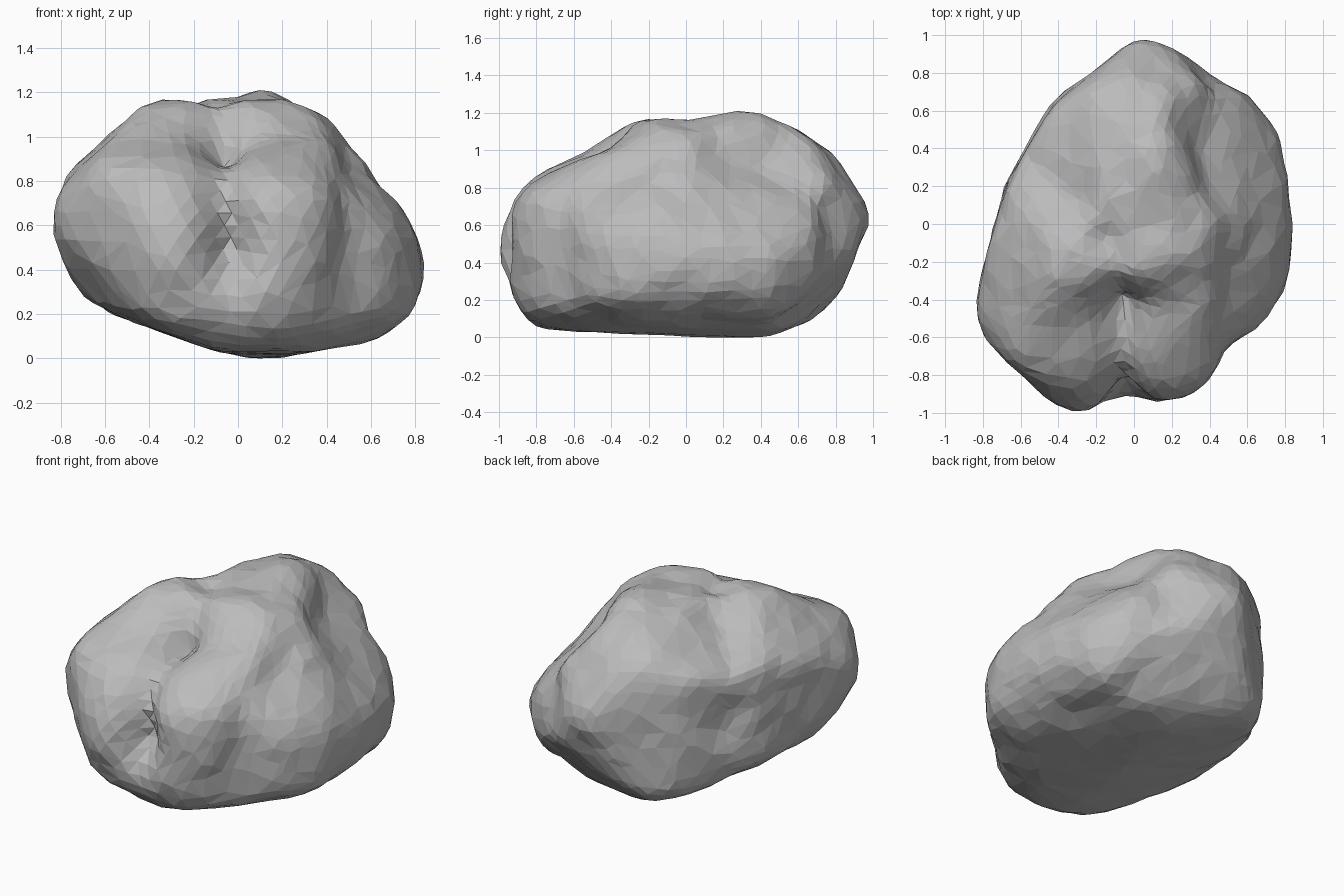
import bpy
import bmesh
from math import sqrt
from mathutils import Vector, noise
from mathutils.geometry import intersect_point_line

if "Cube" in bpy.data.objects:
    bpy.data.objects.remove(bpy.data.objects["Cube"])

CORE = Vector((0, 0, 0.6))
HALF_SIZE = Vector((0.845, 1.0, 0.605))

# Outlines of the boulder: across (x, z), along (y, z) and in plan (x, y)
ACROSS = [(-.84, .63), (-.77, .86), (-.66, .92), (-.42, 1.15), (-.2, 1.19), (-.05, 1.15),
          (.1, 1.21), (.4, 1.08), (.55, .92), (.62, .78), (.75, .68), (.84, .42),
          (.8, .24), (.62, .08), (.1, 0), (-.1, .04), (-.68, .25), (-.8, .47)]
ALONG = [(-1, .45), (-.93, .72), (-.83, .85), (-.5, 1), (-.25, 1.18), (0, 1.15),
         (.35, 1.21), (.6, 1.1), (.87, .92), (1, .7), (.85, .3), (.7, .1),
         (.4, 0), (-.6, .04), (-.8, .05), (-.9, .2)]
PLAN = [(.05, 1.01), (.2, .97), (.35, .83), (.65, .65), (.75, .5), (.84, 0), (.8, -.3),
        (.7, -.48), (.5, -.67), (.4, -.85), (.13, -.94), (-.08, -.9), (-.22, -1),
        (-.38, -.98), (-.8, -.6), (-.85, -.43), (-.65, .25), (-.4, .67), (-.2, .8)]

# Outlines on three planes tilted over the corners, measured from the core
FRONT_CORNER = [(-1.02, -.06), (-.92, .24), (-.73, .35), (-.45, .55), (-.16, .55),
                (.3, .67), (.51, .62), (.65, .47), (.77, .36), (.82, .14), (.92, -.05),
                (.81, -.41), (.56, -.6), (.3, -.74), (-.37, -.78), (-.54, -.74), (-.88, -.52)]
BACK_CORNER = [(-.92, -.1), (-.91, -.25), (-.62, -.52), (-.35, -.73), (-.12, -.73),
               (.37, -.54), (.69, -.41), (.78, -.31), (1.02, -.05), (1.02, .08), (.9, .32),
               (.69, .45), (.31, .57), (-.09, .62), (-.33, .53), (-.53, .26), (-.76, .09)]
UNDER_CORNER = [(-.87, -.13), (-.78, .1), (-.62, .28), (-.31, .52), (-.02, .67), (.2, .73),
                (.31, .73), (.5, .64), (.65, .5), (.71, .34), (.75, -.02), (.71, -.31),
                (.51, -.57), (-.28, -.84), (-.55, -.83), (-.78, -.57)]

# Grooves between the lobes: path, width, depth
GROOVES = [
    ([(-.05, -.9, .48), (-.08, -.85, .75), (-.08, -.58, .95)], .12, .16),
    ([(-.08, -.45, 1.02), (.12, -.45, 1.0)], .18, .06),
    ([(-.08, -.5, 1.0), (-.1, -.3, 1.1), (-.16, -.1, 1.17)], .11, .05),
    ([(.47, -.72, .3), (.48, -.6, .8), (.55, -.3, .88)], .15, .04),
    ([(.42, .2, 1.0), (.41, .45, .95), (.4, .8, .62)], .14, .045),
    ([(.58, .1, .1), (.47, .5, .13)], .11, .05),
    ([(-.3, .13, 1.08), (-.4, .24, .95), (-.53, .38, .6)], .12, .035),
]


def tilted(right_x, right_y, tilt):
    """Right and up axes of a plane facing a corner, leaning by the tilt."""
    right = Vector((right_x, right_y, 0)).normalized()
    away = Vector((-right.y, right.x, 0))
    return right, away * tilt + Vector((0, 0, sqrt(1 - tilt * tilt)))


def centred(outline):
    return [(h, z - CORE.z) for h, z in outline]


def outline_reach(outline, q):
    """Distance along q at which a ray from the core leaves the outline."""
    reach = 9.0
    for a, b in zip(outline, outline[1:] + outline[:1]):
        a, e = Vector(a), Vector(b) - Vector(a)
        det = q.cross(e)
        if abs(det) > 1e-9:
            t, u = a.cross(e) / det, a.cross(q) / det
            if t > 0 and -1e-6 <= u <= 1 + 1e-6:
                reach = min(reach, t)
    return reach


X, Y, Z = Vector((1, 0, 0)), Vector((0, 1, 0)), Vector((0, 0, 1))
LIMITS = [(X, Z, centred(ACROSS), 1.015),
          (Y, Z, centred(ALONG), 1.015),
          (X, Y, PLAN, 1.015),
          (*tilted(1, 1, .5), FRONT_CORNER, 1.035),
          (*tilted(-1, -1, .5), BACK_CORNER, 1.035),
          (*tilted(-1, 1, -.5), UNDER_CORNER, 1.035)]


def body_reach(d):
    """Common volume of all the outlines, with rounded corners."""
    power = 2.4
    total = sum(abs(c / s) ** power for c, s in zip(d, HALF_SIZE))
    reach = 1.16 * total ** (-1 / power)
    for right, up, outline, slack in LIMITS:
        q = Vector((d.dot(right), d.dot(up)))
        reach = min(reach, slack * outline_reach(outline, q))
    return reach


def path_distance(p, path):
    best = 9.0
    for a, b in zip(path, path[1:]):
        a, b = Vector(a), Vector(b)
        u = intersect_point_line(p, a, b)[1]
        best = min(best, (p - a.lerp(b, max(0, min(1, u)))).length)
    return best


# Rough body
bm = bmesh.new()
bmesh.ops.create_icosphere(bm, subdivisions=5, radius=1)
for v in bm.verts:
    d = v.co.normalized()
    v.co = CORE + d * body_reach(d)
for _ in range(3):
    bmesh.ops.smooth_vert(bm, verts=bm.verts, factor=0.5,
                          use_axis_x=True, use_axis_y=True, use_axis_z=True)

# Grooves and uneven surface, calmer on the underside
for v in bm.verts:
    p = v.co.copy()
    d = (p - CORE).normalized()
    push = 0.012 * noise.noise(p * 3.5) + 0.012 * noise.noise(p * 8)
    if d.z < -0.6:
        push *= 0.4
    for path, width, depth in GROOVES:
        push -= depth * 2.718 ** -((path_distance(p, path) / width) ** 2)
    v.co = p + d * push
    v.co.z = max(0, v.co.z)

mesh = bpy.data.meshes.new("boulder")
bm.to_mesh(mesh)
bm.free()
boulder = bpy.data.objects.new("boulder", mesh)
bpy.context.collection.objects.link(boulder)

# Irregular flat facets
facets = boulder.modifiers.new("facets", 'DECIMATE')
facets.ratio = 0.36

# Stone colour
stone = bpy.data.materials.new("grey stone")
stone.use_nodes = True
stone.diffuse_color = (0.5, 0.5, 0.5, 1)
stone.node_tree.nodes["Principled BSDF"].inputs["Base Color"].default_value = (0.5, 0.5, 0.5, 1)
mesh.materials.append(stone)
